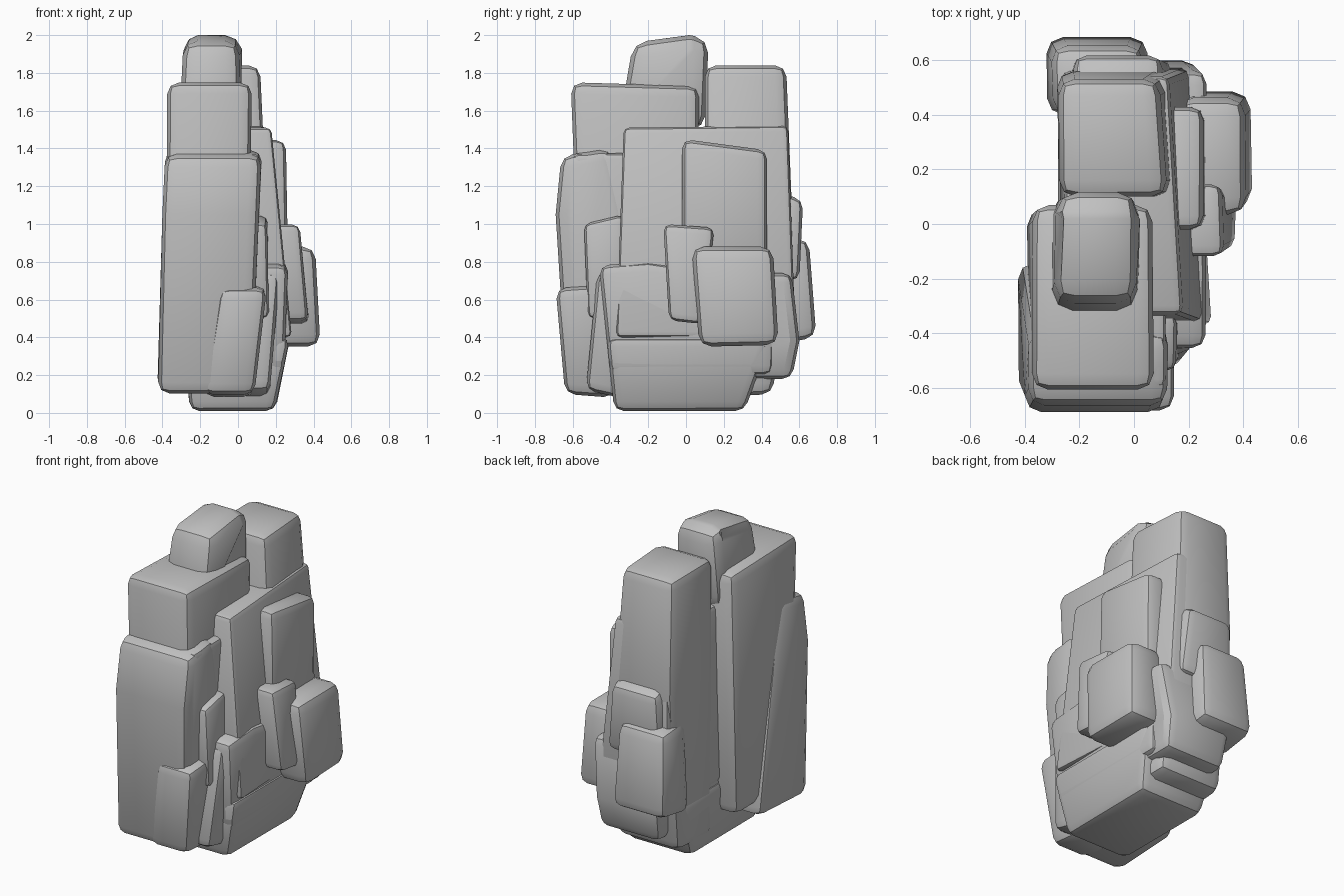
import bpy
import bmesh
import random
from mathutils import Vector

random.seed(4)

default_cube = bpy.data.objects.get("Cube")
if default_cube:
    bpy.data.objects.remove(default_cube, do_unlink=True)

# One plain grey stone colour
stone = bpy.data.materials.new("grey_stone")
stone.use_nodes = True
stone_colour = (0.53, 0.53, 0.53, 1)
stone.diffuse_color = stone_colour
stone.node_tree.nodes["Principled BSDF"].inputs["Base Color"].default_value = stone_colour


def slab(name, outline, foot, head, chamfer=0.05, rear_cut=0.0, rough=0.008):
    """Extrude a side outline (y, z) along x.
    foot and head give the x range at the bottom and at the top;
    rear_cut narrows the flank towards the back."""
    lowest = min(z for y, z in outline)
    highest = max(z for y, z in outline)
    bm = bmesh.new()
    rings = []
    for side in range(2):
        ring = []
        for y, z in outline:
            blend = (z - lowest) / (highest - lowest)
            x = foot[side] + (head[side] - foot[side]) * blend
            x += random.uniform(-rough, rough) - side * rear_cut * max(y, 0)
            ring.append(bm.verts.new(Vector((x, y, z))))
        rings.append(ring)
    left_ring, right_ring = rings
    bm.faces.new(left_ring)
    bm.faces.new(list(reversed(right_ring)))
    count = len(outline)
    for i in range(count):
        j = (i + 1) % count
        bm.faces.new((left_ring[j], left_ring[i], right_ring[i], right_ring[j]))
    bmesh.ops.recalc_face_normals(bm, faces=bm.faces)

    # Worn corners: sharp edges get a broad chamfer
    sharp = [e for e in bm.edges if e.calc_face_angle(0) > 0.5]
    bmesh.ops.bevel(bm, geom=sharp, offset=chamfer, offset_type='OFFSET',
                    segments=2, profile=0.5, affect='EDGES', clamp_overlap=True)
    mesh = bpy.data.meshes.new(name)
    bm.to_mesh(mesh)
    bm.free()
    mesh.materials.append(stone)
    obj = bpy.data.objects.new(name, mesh)
    bpy.context.collection.objects.link(obj)
    bpy.ops.object.select_all(action='DESELECT')
    obj.select_set(True)
    bpy.context.view_layer.objects.active = obj
    bpy.ops.object.shade_smooth_by_angle(angle=0.5)


# Central mass: undercut foot, swollen middle, rear shoulder and upright core
slab("undercut_foot", [(-.38, .01), (.31, .01), (.45, .4), (-.42, .4)],
     (-.25, .2), (-.28, .27))
slab("base_boulder", [(-.4, .2), (.46, .2), (.48, .7), (-.2, .8), (-.46, .78)],
     (-.27, .25), (-.24, .26))
slab("rear_base_shoulder", [(.1, .18), (.56, .18), (.6, .38), (.56, .74), (.1, .74)],
     (-.2, .21), (-.24, .27))
slab("upright_core", [(-.37, .4), (.58, .4), (.54, 1.52), (-.33, 1.51)],
     (-.27, .28), (-.25, .18), .03, rear_cut=.1)

# Front column with its tall backing pillar and the top stone
slab("front_column", [(-.63, .1), (-.13, .13), (-.4, 1.4), (-.66, 1.36), (-.69, 1.05)],
     (-.43, .07), (-.39, .13), .06)
slab("front_column_flank", [(-.6, .3), (-.1, .3), (-.1, 1.38), (-.6, 1.37)],
     (-.3, .06), (-.3, .12), .03)
slab("backing_pillar", [(-.55, .2), (.05, .2), (.07, 1.73), (-.61, 1.75)],
     (-.39, .05), (-.37, .07), .06)
slab("top_stone", [(-.35, 1.55), (.1, 1.5), (.12, 1.98), (.02, 2), (-.28, 1.96)],
     (-.31, .02), (-.28, .01), .075)

# Rear column
slab("rear_column", [(.1, .08), (.46, .1), (.56, 1.1), (.53, 1.84), (.1, 1.84)],
     (-.27, .2), (-.28, .13), .06, rear_cut=.06)

# Ledges stacked against the back
slab("upper_back_ledge", [(.4, .7), (.6, .7), (.62, 1.13), (.4, 1.19)],
     (-.24, .14), (-.22, .1))
slab("lower_back_ledge", [(.4, .35), (.69, .4), (.65, .92), (.4, .93)],
     (-.32, .06), (-.3, .04), .06)

# Stones leaning on the flank
slab("flank_upper_slab", [(-.02, .7), (.43, .7), (.43, 1.39), (-.02, 1.45)],
     (.05, .26), (.05, .26))
slab("flank_wedge", [(-.09, .49), (.09, .47), (.15, .98), (-.12, 1)],
     (.1, .38), (.1, .32), .04)
slab("flank_lower_stone", [(.07, .35), (.49, .36), (.46, .88), (.03, .88)],
     (.15, .43), (.15, .41), .065)

# Stones at the foot of the front column
slab("front_foot_stone", [(-.64, .1), (-.38, .08), (-.38, .68), (-.69, .66)],
     (-.18, .08), (-.1, .16), .055)
slab("front_corner_chip", [(-.52, .5), (-.33, .5), (-.33, 1.05), (-.54, 1)],
     (-.05, .17), (-.05, .15), .035)
slab("front_toe", [(-.53, .12), (-.3, .07), (-.3, .78), (-.47, .74)],
     (-.1, .16), (-.1, .23))
